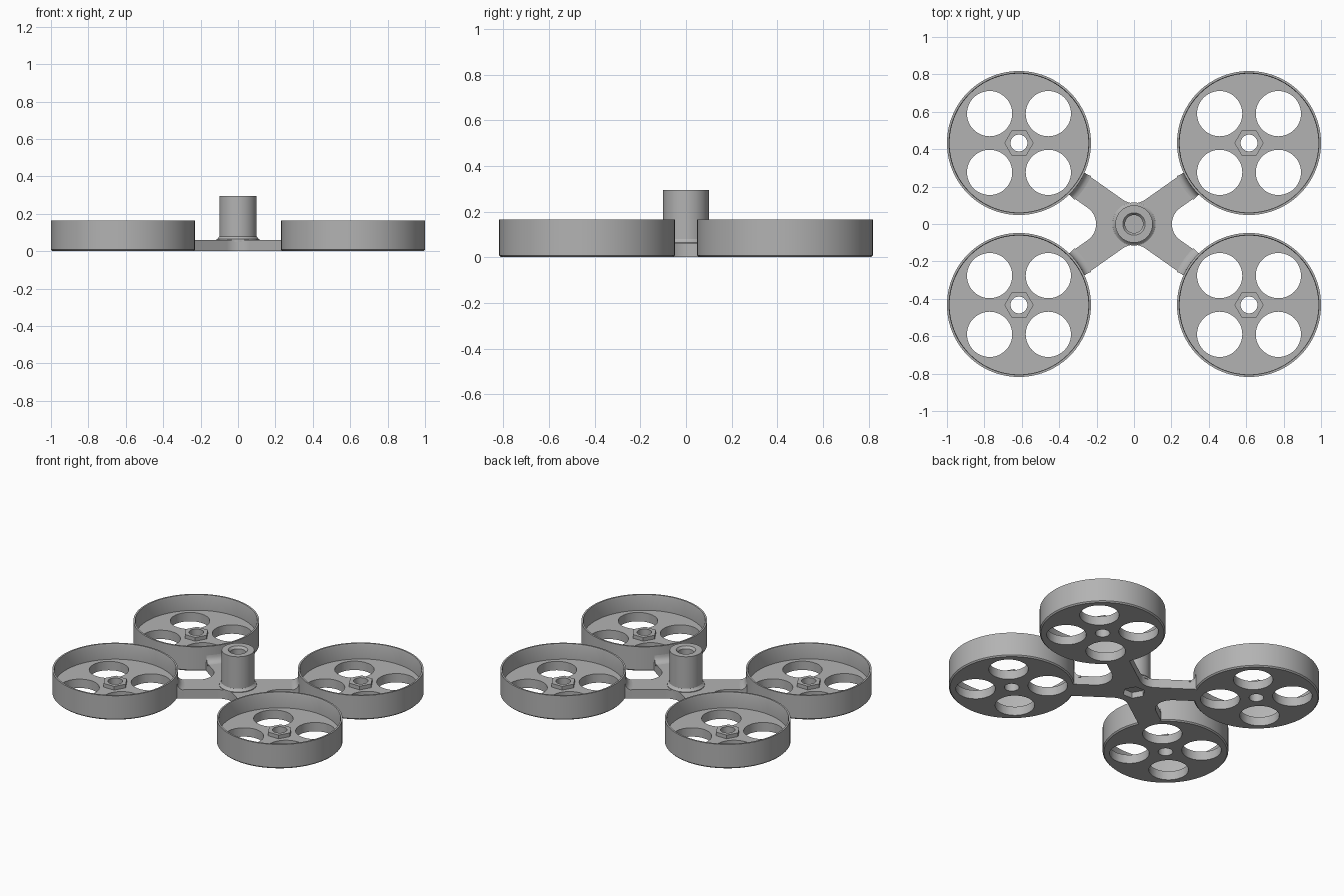
import bpy, bmesh, math
from mathutils import Vector

cube = bpy.data.objects.get("Cube")
if cube:
    bpy.data.objects.remove(cube)

grey = bpy.data.materials.new("plain_grey")
grey.use_nodes = True
grey.diffuse_color = (0.45, 0.45, 0.45, 1)
grey.node_tree.nodes["Principled BSDF"].inputs["Base Color"].default_value = (0.45, 0.45, 0.45, 1)

CUP_X, CUP_Y, CUP_R, FLOOR = 0.615, 0.433, 0.385, 0.06
ARM_HALF, VALLEY_R = 0.072, 0.105
TILT = math.atan2(CUP_Y, CUP_X)


def add_object(name, bm):
    bmesh.ops.remove_doubles(bm, verts=bm.verts, dist=1e-5)
    bmesh.ops.recalc_face_normals(bm, faces=bm.faces)
    mesh = bpy.data.meshes.new(name)
    bm.to_mesh(mesh)
    bm.free()
    mesh.materials.append(grey)
    ob = bpy.data.objects.new(name, mesh)
    bpy.context.collection.objects.link(ob)
    return ob


def activate(ob):
    bpy.ops.object.select_all(action='DESELECT')
    ob.select_set(True)
    bpy.context.view_layer.objects.active = ob


def smooth(ob):
    activate(ob)
    bpy.ops.object.shade_smooth_by_angle(angle=math.radians(30))


def lathe(name, profile, steps=96):
    bm = bmesh.new()
    verts = [bm.verts.new((r, 0, z)) for r, z in profile]
    edges = [bm.edges.new(pair) for pair in zip(verts, verts[1:])]
    bmesh.ops.spin(bm, geom=verts + edges, cent=(0, 0, 0), axis=(0, 0, 1),
                   angle=math.tau, steps=steps, use_duplicate=False)
    return add_object(name, bm)


def prism(bm, outline, z0, z1):
    face = bm.faces.new([bm.verts.new((x, y, z0)) for x, y in outline])
    top = bmesh.ops.extrude_face_region(bm, geom=[face], use_keep_orig=True)["geom"]
    bmesh.ops.translate(bm, vec=(0, 0, z1 - z0),
                        verts=[g for g in top if isinstance(g, bmesh.types.BMVert)])


def ring(x, y, r, sides):
    return [(x + r * math.cos(math.tau * i / sides), y + r * math.sin(math.tau * i / sides))
            for i in range(sides)]


def cut(ob, outlines, z0, z1):
    bm = bmesh.new()
    for outline in outlines:
        prism(bm, outline, z0, z1)
    cutter = add_object("cutter", bm)
    cutter.hide_render = True
    mod = ob.modifiers.new("holes", 'BOOLEAN')
    mod.operation, mod.solver, mod.object = 'DIFFERENCE', 'EXACT', cutter
    activate(ob)
    bpy.ops.object.modifier_apply(modifier=mod.name)
    bpy.data.objects.remove(cutter)


# Cup with a thin rim, four round floor openings and a centre bore
cup = lathe("cup", [(0, 0), (0.377, 0), (CUP_R, 0.008), (CUP_R, 0.165), (0.374, 0.165),
                    (0.371, 0.155), (0.371, FLOOR), (0, FLOOR)])
openings = [ring(sx * 0.157, sy * 0.157, 0.121, 48) for sx in (-1, 1) for sy in (-1, 1)]
cut(cup, openings + [ring(0, 0, 0.045, 32)], -0.1, 0.3)
smooth(cup)

# Hexagonal collar around the bore
bm = bmesh.new()
prism(bm, ring(0, 0, 0.078, 6), 0.05, FLOOR + 0.025)
collar = add_object("hex_collar", bm)
cut(collar, [ring(0, 0, 0.045, 32)], -0.1, 0.3)
smooth(collar)

# Curved gusset where an arm meets the cup wall
half = math.asin(ARM_HALF / (CUP_R + 0.01))
section = [(0.375, 0.05), (0.375, 0.105), (CUP_R, 0.105)]
for i in range(1, 6):
    a = math.radians(18 * i)
    section.append((CUP_R + 0.04 * (1 - math.cos(a)), 0.105 - 0.045 * math.sin(a)))
section.append((section[-1][0], 0.05))
bm = bmesh.new()
start = math.pi + TILT - half
face = bm.faces.new([bm.verts.new((r * math.cos(start), r * math.sin(start), z)) for r, z in section])
bmesh.ops.spin(bm, geom=[face] + face.edges[:] + face.verts[:], cent=(0, 0, 0),
               axis=(0, 0, 1), angle=2 * half, steps=10, use_duplicate=False)
# Reclose the starting end
bmesh.ops.remove_doubles(bm, verts=bm.verts, dist=1e-5)
bmesh.ops.holes_fill(bm, edges=[e for e in bm.edges if e.is_boundary])
gusset = add_object("arm_gusset", bm)
smooth(gusset)

# Repeat cup, collar and gusset at the four corners
for part in (cup, collar, gusset):
    base = part.name
    for side, sx in (("left", 1), ("right", -1)):
        for end, sy in (("back", 1), ("front", -1)):
            ob = part
            if (sx, sy) != (1, 1):
                ob = part.copy()
                ob.data = part.data.copy()
                bpy.context.collection.objects.link(ob)
                if part is gusset:
                    bm = bmesh.new()
                    bm.from_mesh(ob.data)
                    bmesh.ops.scale(bm, vec=(sx, sy, 1), verts=bm.verts)
                    bmesh.ops.recalc_face_normals(bm, faces=bm.faces)
                    bm.to_mesh(ob.data)
                    bm.free()
            ob.name = f"{end}_{side}_{base}"
            ob.location = (sx * CUP_X, sy * CUP_Y, 0)

# Cross-shaped hub with rounded valleys between the arms
along = Vector((math.cos(TILT), math.sin(TILT)))
across = Vector((-along.y, along.x))
tip = along * (math.hypot(CUP_X, CUP_Y) - 0.372)
side_x = (ARM_HALF + VALLEY_R) / math.sin(TILT)
back_y = (ARM_HALF + VALLEY_R) / math.cos(TILT)


def arc(cx, cy, a0, a1, n=12):
    return [(cx + VALLEY_R * math.cos(a0 + (a1 - a0) * i / n),
             cy + VALLEY_R * math.sin(a0 + (a1 - a0) * i / n)) for i in range(n + 1)]


right_angle = math.pi / 2
upper = (arc(side_x, 0, math.pi, right_angle + TILT, 6)
         + [tuple(tip - across * ARM_HALF), tuple(tip + across * ARM_HALF)]
         + arc(0, back_y, TILT - right_angle, -right_angle, 6))
half_outline = upper + [(-x, y) for x, y in reversed(upper[:-1])]
outline = half_outline + [(x, -y) for x, y in reversed(half_outline[1:-1])]
bm = bmesh.new()
prism(bm, outline, 0, FLOOR)
hub = add_object("cross_hub", bm)
cut(hub, [ring(0, 0, 0.07, 6)], -0.1, 0.04)
smooth(hub)

# Upright post with a flared foot and a blind bore
post = lathe("centre_post", [(0, 0.05), (0.115, 0.05), (0.115, 0.064), (0.107, 0.069), (0.1, 0.08),
                             (0.1, 0.295), (0.06, 0.295), (0.048, 0.28), (0.048, 0.1), (0, 0.1)], 64)
smooth(post)
